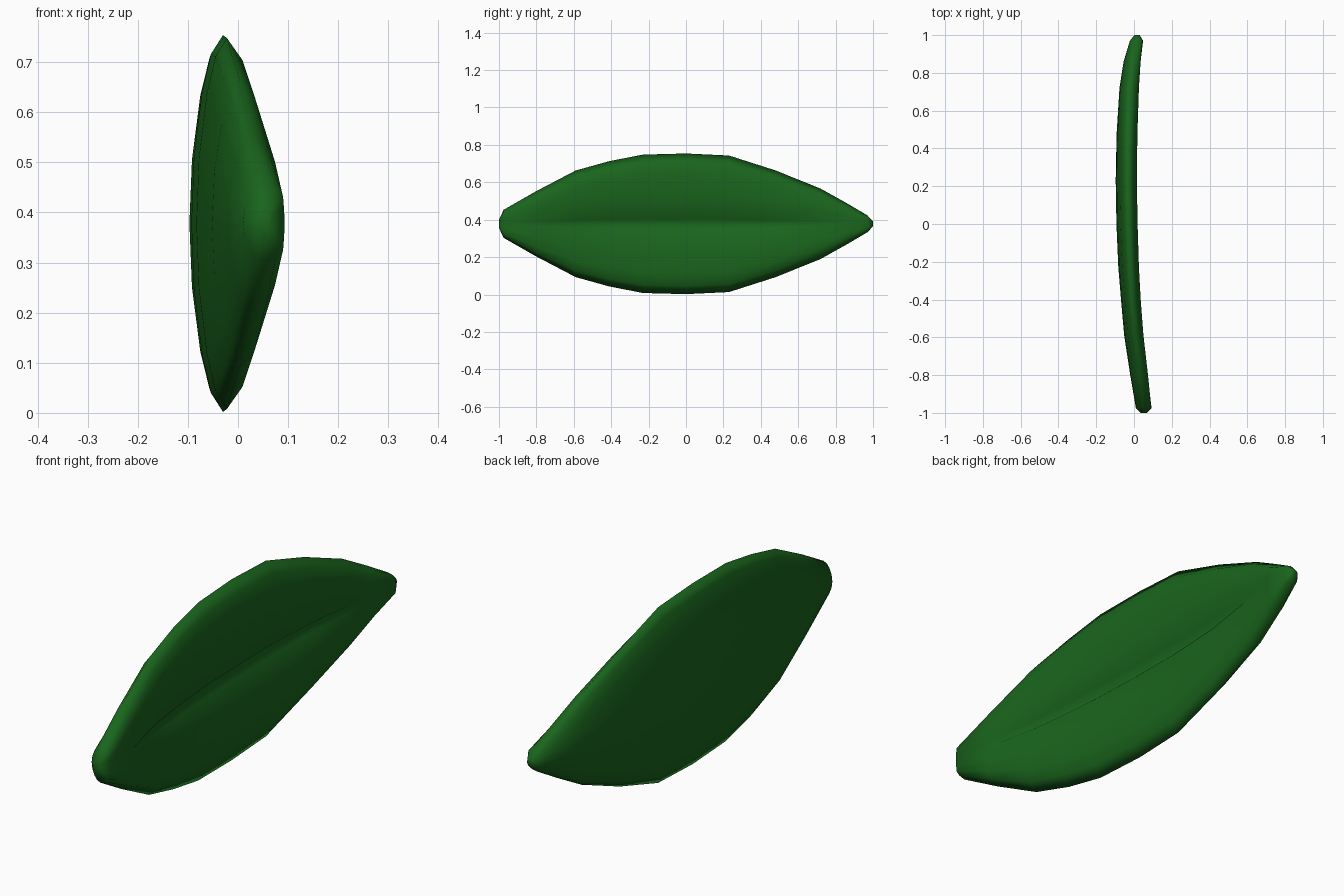
import bpy, bmesh

if "Cube" in bpy.data.objects:
    bpy.data.objects.remove(bpy.data.objects["Cube"])

ZC = 0.378
# stations along the leaf: y, half height, back x, rim x, front x, dish depth, groove depth
stations = [
    (-0.975, 0.075, 0.010, 0.050, 0.090, -0.003, 0.0),
    (-0.80, 0.175, -0.020, 0.027, 0.074, 0.003, 0.0),
    (-0.59, 0.285, -0.052, 0.004, 0.050, 0.012, 0.018),
    (-0.41, 0.335, -0.068, -0.012, 0.036, 0.017, 0.022),
    (-0.23, 0.370, -0.083, -0.022, 0.026, 0.019, 0.024),
    (0.00, 0.376, -0.093, -0.030, 0.019, 0.020, 0.024),
    (0.23, 0.365, -0.097, -0.033, 0.015, 0.020, 0.024),
    (0.48, 0.285, -0.092, -0.032, 0.018, 0.015, 0.020),
    (0.72, 0.188, -0.077, -0.024, 0.026, 0.004, 0.0),
    (0.86, 0.110, -0.055, -0.008, 0.035, 0.0, 0.0),
    (0.97, 0.045, -0.022, 0.010, 0.045, -0.003, 0.0),
]


def section(h, xb, xr, xf, dish, groove):
    """Closed cross-section: dished front with a midrib groove, bowed back."""
    front = [(0.07, xf - dish), (0.40, xf - dish * 0.6), (0.70, xf),
             (0.88, xr + (xf - xr) * 0.65), (1.0, xr)]
    back = [(0.90, xr + (xb - xr) * 0.38), (0.70, xr + (xb - xr) * 0.66),
            (0.35, xr + (xb - xr) * 0.92)]
    half = front + back
    pts = [(xf - dish - groove, 0.0)] + [(x, t * h) for t, x in half]
    pts.append((xb, 0.0))
    pts += [(x, -t * h) for t, x in reversed(half)]
    return pts


bm = bmesh.new()
rings = [[bm.verts.new((x, y, ZC + z)) for x, z in section(*s)]
         for y, *s in stations]
n = len(rings[0])
# leaf skin
for a, b in zip(rings, rings[1:]):
    for i in range(n):
        j = (i + 1) % n
        bm.faces.new((a[i], a[j], b[j], b[i]))
# blunt tips
for ring, x, y in ((rings[0], 0.05, -1.0), (rings[-1], 0.018, 1.0)):
    tip = [bm.verts.new((x + (v.co.x - x) * 0.4, y, ZC + (v.co.z - ZC) * 0.3))
           for v in ring]
    for i in range(n):
        j = (i + 1) % n
        bm.faces.new((ring[i], ring[j], tip[j], tip[i]))
    bm.faces.new(tip)
bmesh.ops.recalc_face_normals(bm, faces=bm.faces)
for f in bm.faces:
    f.smooth = True

mesh = bpy.data.meshes.new("leaf")
bm.to_mesh(mesh)
bm.free()
leaf = bpy.data.objects.new("leaf", mesh)
bpy.context.collection.objects.link(leaf)

mat = bpy.data.materials.new("leaf_green")
mat.diffuse_color = (0.01, 0.13, 0.012, 1)
mat.use_nodes = True
mat.node_tree.nodes["Principled BSDF"].inputs["Base Color"].default_value = mat.diffuse_color
mesh.materials.append(mat)
